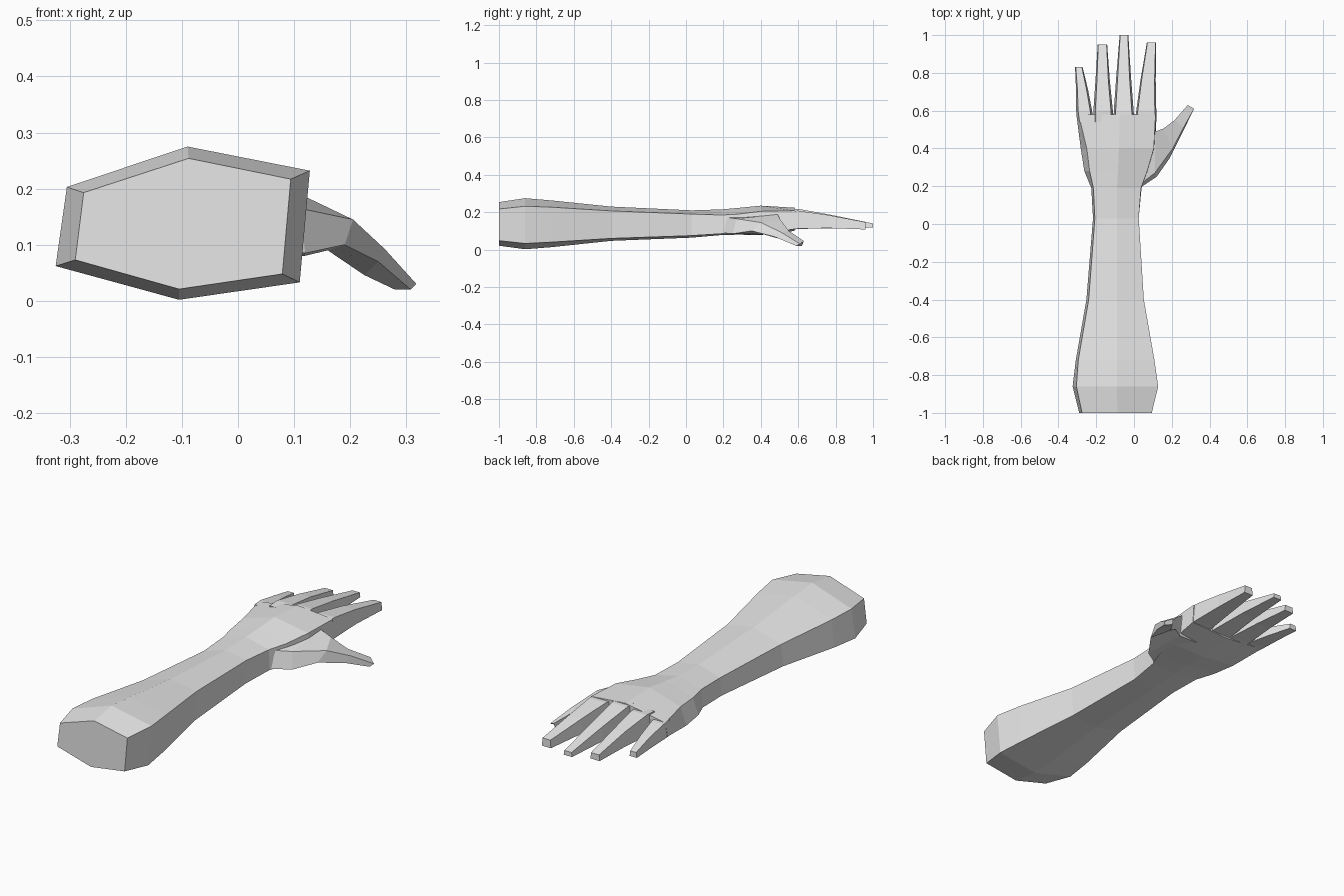
import bpy
import bmesh

skin = bpy.data.materials.new("plain_grey")
skin.diffuse_color = (0.8, 0.8, 0.8, 1)


def loft(name, rings):
    """Skin a row of equal-sided rings and close both ends."""
    bm = bmesh.new()
    loops = [[bm.verts.new(p) for p in ring] for ring in rings]
    n = len(loops[0])
    for a, b in zip(loops, loops[1:]):
        for i in range(n):
            j = (i + 1) % n
            bm.faces.new((a[i], a[j], b[j], b[i]))
    bm.faces.new(loops[0])
    bm.faces.new(loops[-1])
    bmesh.ops.recalc_face_normals(bm, faces=bm.faces)
    mesh = bpy.data.meshes.new(name)
    bm.to_mesh(mesh)
    bm.free()
    mesh.materials.append(skin)
    ob = bpy.data.objects.new(name, mesh)
    bpy.context.collection.objects.link(ob)
    return ob


# Forearm and palm: six-sided sections
# y, then (x, z) of upper left, top, upper right, lower right, bottom, lower left
sections = [
    (-1.00, (-.275, .193), (-.088, .254), (.094, .217), (.079, .048), (-.105, .021), (-.29, .073)),
    (-0.86, (-.305, .203), (-.09, .275), (.128, .232), (.11, .033), (-.105, .002), (-.325, .062)),
    (-0.72, (-.295, .20), (-.09, .263), (.108, .227), (.093, .04), (-.105, .013), (-.308, .066)),
    (-0.40, (-.24, .185), (-.09, .23), (.052, .207), (.042, .06), (-.10, .047), (-.252, .08)),
    (0.03, (-.207, .175), (-.09, .21), (.025, .19), (.022, .075), (-.095, .064), (-.217, .09)),
    (0.19, (-.215, .18), (-.09, .215), (.037, .185), (.04, .085), (-.09, .078), (-.226, .095)),
    (0.28, (-.235, .18), (-.085, .223), (.07, .19), (.075, .085), (-.085, .08), (-.263, .10)),
    (0.40, (-.25, .185), (-.08, .235), (.105, .205), (.11, .085), (-.08, .078), (-.282, .10)),
    (0.58, (-.293, .185), (-.075, .224), (.114, .208), (.12, .11), (-.09, .10), (-.305, .12)),
]
loft("forearm_and_palm", [[(x, s[0], z) for x, z in s[1:]] for s in sections])


# Fingers: tapered four-sided bars, bottom a little wider than top
def finger(name, stations):
    rings = []
    for y, x0, x1, top, bottom, inset in stations:
        rings.append([(x0 + inset, y, top), (x1 - inset, y, top),
                      (x1, y, bottom), (x0, y, bottom)])
    loft(name, rings)


finger("little_finger", [(.54, -.298, -.215, .188, .115, .010),
                         (.60, -.306, -.222, .185, .118, .010),
                         (.71, -.307, -.243, .165, .115, .008),
                         (.83, -.312, -.272, .138, .112, .004)])
finger("ring_finger", [(.54, -.215, -.108, .205, .105, .010),
                       (.60, -.215, -.112, .208, .110, .010),
                       (.76, -.204, -.128, .182, .115, .008),
                       (.95, -.192, -.142, .140, .110, .003)])
finger("middle_finger", [(.54, -.108, .002, .220, .105, .010),
                         (.60, -.107, -.002, .218, .110, .010),
                         (.78, -.094, -.016, .185, .120, .008),
                         (1.0, -.076, -.030, .140, .118, .003)])
finger("index_finger", [(.54, .002, .118, .207, .108, .008),
                        (.60, .012, .118, .208, .112, .008),
                        (.76, .034, .115, .185, .115, .006),
                        (.96, .068, .117, .147, .108, .003)])

# Thumb: inner top, outer top, outer bottom, inner bottom
loft("thumb", [
    [(.00, .47, .195), (.02, .20, .175), (.03, .19, .09), (.00, .47, .09)],
    [(.115, .49, .188), (.11, .27, .165), (.12, .25, .085), (.118, .48, .08)],
    [(.155, .505, .16), (.205, .40, .145), (.19, .35, .10), (.16, .50, .09)],
    [(.215, .55, .10), (.262, .51, .092), (.25, .47, .07), (.225, .54, .046)],
    [(.285, .63, .046), (.318, .61, .03), (.308, .59, .02), (.28, .62, .02)],
])
